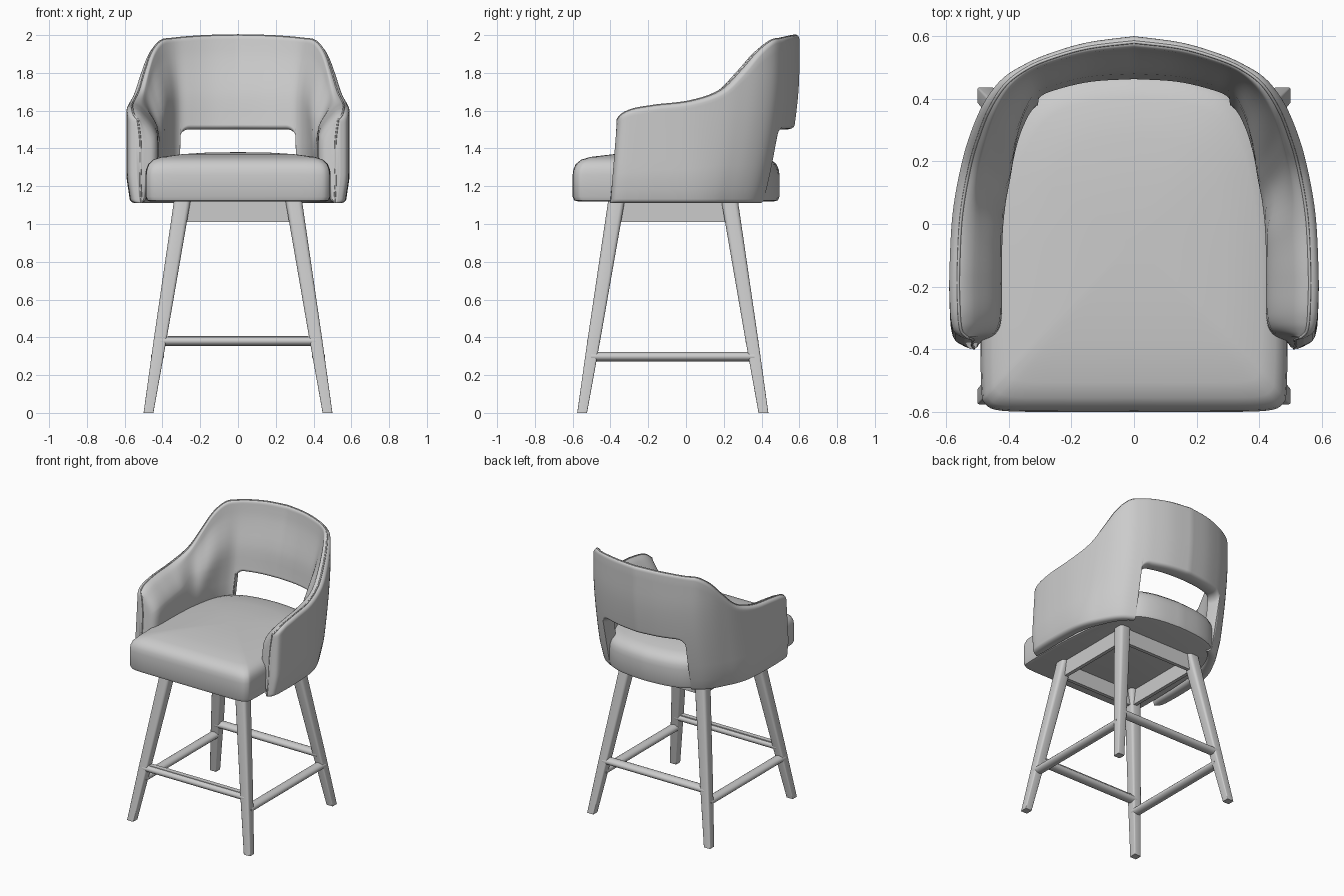
import bpy, bmesh, math
from mathutils import Vector

if "Cube" in bpy.data.objects:
    bpy.data.objects.remove(bpy.data.objects["Cube"])

GREY = (0.6, 0.6, 0.6, 1)
grey = bpy.data.materials.new("plain_grey")
grey.use_nodes = True
grey.diffuse_color = GREY
grey.node_tree.nodes["Principled BSDF"].inputs["Base Color"].default_value = GREY


def finish(name, bm, angle=40):
    bmesh.ops.recalc_face_normals(bm, faces=bm.faces)
    mesh = bpy.data.meshes.new(name)
    bm.to_mesh(mesh)
    bm.free()
    mesh.materials.append(grey)
    obj = bpy.data.objects.new(name, mesh)
    bpy.context.collection.objects.link(obj)
    bpy.ops.object.select_all(action='DESELECT')
    obj.select_set(True)
    bpy.context.view_layer.objects.active = obj
    bpy.ops.object.shade_smooth_by_angle(angle=math.radians(angle))
    return obj


def skin(name, loops, angle=40):
    """Join closed loops of points into a capped solid."""
    bm = bmesh.new()
    rings = [[bm.verts.new(p) for p in loop] for loop in loops]
    for a, b in zip(rings, rings[1:]):
        for i in range(len(a)):
            j = (i + 1) % len(a)
            bm.faces.new((a[i], a[j], b[j], b[i]))
    bm.faces.new(rings[0])
    bm.faces.new(rings[-1])
    return finish(name, bm, angle)


def spline(rows, steps):
    """Smooth curve through rows of numbers."""
    out = []
    for k in range(len(rows) - 1):
        a, b, c, d = [Vector(rows[min(max(k + e, 0), len(rows) - 1)]) for e in (-1, 0, 1, 2)]
        n = steps(k)
        for s in range(n):
            t = s / n
            out.append(b + (c - a) * t / 2 + (a - b * 2.5 + c * 2 - d / 2) * t * t
                       + (b * 3 - a - c * 3 + d) * t ** 3 / 2)
    return out + [Vector(rows[-1])]


def smooth(t):
    t = min(max(t, 0), 1)
    return t * t * (3 - 2 * t)


def bulge(t):
    return math.sin(math.pi / 2 * min(max(t, 0), 1))


# Wraparound backrest and arms: outer x, y, inner x, y, rim height (half)
STATIONS = [
    (0, .6, 0, .488, 2), (.15, .58, .135, .48, 1.997), (.27, .545, .245, .455, 1.99),
    (.35, .51, .315, .425, 1.982), (.42, .465, .355, .355, 1.97), (.475, .395, .38, .26, 1.91),
    (.515, .31, .395, .16, 1.81), (.55, .2, .41, .07, 1.705), (.58, .03, .42, -.04, 1.65),
    (.59, -.17, .422, -.18, 1.628), (.588, -.3, .422, -.29, 1.612), (.583, -.355, .428, -.345, 1.595),
    (.57, -.385, .45, -.375, 1.575), (.54, -.4, .49, -.388, 1.555)]
FLOOR, GAP_TOP, GAP_X, GAP_R = 1.11, 1.5, .337, .06


def underside(x):
    if x >= GAP_X:
        return FLOOR
    d = max(0, x - GAP_X + GAP_R)
    return GAP_TOP - GAP_R + math.sqrt(GAP_R ** 2 - d * d)


def place(x, y, z):
    lean = -.11 * max(0, (1.8 - z) / .7) ** 1.6 * smooth(y / .4)
    rake = .08 * (z - FLOOR) * smooth((-.1 - y) / .25)
    tuck = 1 - .03 * (1 - smooth((z - FLOOR) / .15))
    return Vector((x * tuck, y + lean + rake, z))


def section(st):
    ox, oy, ix, iy, top = st
    low, r = underside(ox), .022
    ends = [0, .08 * r, .3 * r, .6 * r]
    # The upper rows stay level across the opening
    start, split, stop = low + r, min(1.55, top - .14), top - r
    heights = [low + e for e in ends]
    heights += [start + (split - start) * k / 7 for k in range(7)]
    heights += [split + (stop - split) * k / 8 for k in range(9)]
    heights += [top - e for e in reversed(ends)]
    rear = smooth(oy / .35)
    swell = .17 + .19 * rear
    outer, inner = [], []
    for z in heights:
        d = min(z - low, top - z, r)
        pinch = .4 * (1 - math.sqrt(max(0, 1 - (1 - d / r) ** 2)))
        t = (top - z) / swell
        depth = .34 + .66 * (smooth(t) * rear + bulge(t) * (1 - rear))
        depth *= .5 + .5 * smooth((z - FLOOR) / (.2 + .08 * rear))
        for side, f in ((outer, depth * pinch), (inner, depth * (1 - pinch))):
            side.append(place(ox + (ix - ox) * f, oy + (iy - oy) * f, z))
    return outer + inner[::-1]


def mirrored(points):
    return [Vector((-p.x, p.y, p.z)) for p in points]


half = [section(s) for s in spline(STATIONS, lambda k: 20 if k == 2 else 5)]
skin("back_and_arm_shell", [mirrored(s) for s in half[:0:-1]] + half, 50)

# Piping along the rim and down the front of each arm
n = len(half[0]) // 2
rim = [(s[n - 1] + s[n]) / 2 for s in half]
front = [(half[-1][k] + half[-1][-1 - k]) / 2 for k in range(n - 2, 0, -1)]
edge = rim + front
path = mirrored(edge[:0:-1]) + edge
curve = bpy.data.curves.new("rim_piping", 'CURVE')
curve.dimensions = '3D'
curve.bevel_depth = .005
curve.bevel_resolution = 1
line = curve.splines.new('POLY')
line.points.add(len(path) - 1)
for point, co in zip(line.points, path):
    point.co = (*co, 1)
curve.materials.append(grey)
bpy.context.collection.objects.link(bpy.data.objects.new("rim_piping", curve))

# Crowned seat cushion
OUTLINE = [(0, -.6), (.25, -.6), (.42, -.597), (.475, -.575), (.488, -.52), (.49, -.3), (.48, -.05),
           (.455, .15), (.41, .31), (.32, .425), (.18, .478), (0, .495)]
LEVELS = [(.95, 1.12), (.985, 1.125), (1, 1.145), (1, 1.26), (.992, 1.29), (.97, 1.317),
          (.92, 1.34), (.83, 1.355), (.6, 1.37), (.3, 1.379), (.05, 1.38)]
side = [p.to_3d() for p in spline(OUTLINE, lambda k: 4)]
ring = side + mirrored(side[-2:0:-1])
skin("seat_cushion", [[(p.x * s, -.05 + (p.y + .05) * s, z) for p in ring] for s, z in LEVELS])


# Legs, stretchers and apron
def leg_centre(sx, back, z):
    t = z / 1.13
    foot, head = (.41, .23) if back else (-.55, -.367)
    return Vector((sx * (.474 - .18 * t), foot + (head - foot) * t, z))


def rounded_square(c, h, roundness):
    pts = []
    r = h * roundness
    for k in range(4):
        mid = math.radians(45 + 90 * k)
        corner = Vector((math.cos(mid), math.sin(mid), 0)) * (h - r) * math.sqrt(2)
        for a in (0, 30, 60, 90):
            ang = math.radians(a + 90 * k)
            pts.append(c + corner + Vector((math.cos(ang), math.sin(ang), 0)) * r)
    return pts


def stretcher(name, a, b, high=.025, wide=.035):
    bm = bmesh.new()
    bmesh.ops.create_cone(bm, cap_ends=True, segments=16, radius1=1, radius2=1, depth=(b - a).length)
    turn = (b - a).to_track_quat('Z', 'Y')
    flat = abs((turn @ Vector((1, 0, 0))).z) < .5
    size = Vector((wide, high, 1) if flat else (high, wide, 1))
    for v in bm.verts:
        v.co = turn @ (v.co * size) + (a + b) / 2
    finish(name, bm)


def box(name, centre, size):
    bm = bmesh.new()
    bmesh.ops.create_cube(bm, size=1)
    for v in bm.verts:
        v.co = Vector(centre) + v.co * Vector(size)
    finish(name, bm)


for back, row in ((False, "front"), (True, "back")):
    for sx, label in ((1, "left"), (-1, "right")):
        shape = ((0, .026, .2), (.4, .034, .35), (1.13, .044, .5))
        skin(f"{row}_{label}_leg", [rounded_square(leg_centre(sx, back, z), h, c) for z, h, c in shape])
    stretcher(f"{row}_stretcher", leg_centre(-1, back, .38), leg_centre(1, back, .38))
    y = leg_centre(1, back, 1.07).y
    box(f"{row}_apron", (0, y, 1.07), (.58, .026, .12))

for sx, label in ((1, "left"), (-1, "right")):
    stretcher(f"{label}_stretcher", leg_centre(sx, False, .298), leg_centre(sx, True, .298))
    box(f"{label}_apron", (sx * .3, -.07, 1.07), (.026, .58, .12))

# Flat plate on the front footrest
box("footrest_plate", leg_centre(0, False, .402), (.74, .035, .009))
